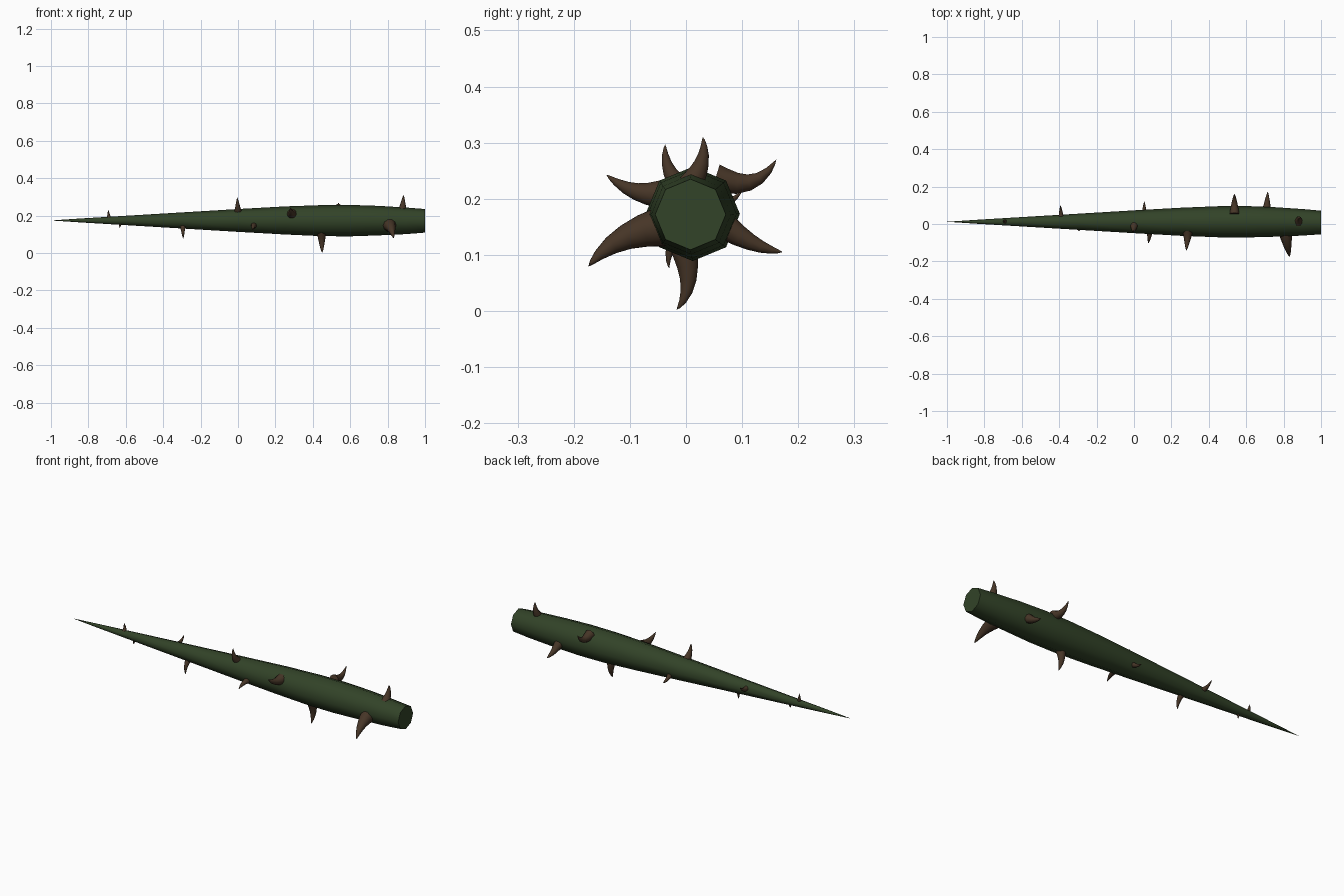
import bpy, bmesh, math
from mathutils import Vector

if "Cube" in bpy.data.objects:
    bpy.data.objects.remove(bpy.data.objects["Cube"])


def material(name, rgb):
    m = bpy.data.materials.new(name)
    m.diffuse_color = (*rgb, 1)
    m.use_nodes = True
    m.node_tree.nodes["Principled BSDF"].inputs["Base Color"].default_value = m.diffuse_color
    return m


GREEN = material("dark green", (0.032, 0.056, 0.021))
BROWN = material("thorn brown", (0.062, 0.036, 0.020))


def tube(name, centers, radii, sides, mat):
    """Skin rings of given radii along a path; the last radius may be zero."""
    bm = bmesh.new()
    rings = []
    n = len(centers)
    ref = None
    for i, (c, r) in enumerate(zip(centers, radii)):
        if r == 0:
            rings.append([bm.verts.new(c)])
            continue
        d = (centers[min(i + 1, n - 1)] - centers[max(i - 1, 0)]).normalized()
        if ref is None:
            ref = Vector((0, 0, 1)) if abs(d.x) > 0.8 else Vector((1, 0, 0))
        u = (ref - d * ref.dot(d)).normalized()
        v = d.cross(u)
        rings.append([bm.verts.new(c + r * (u * math.cos(a) + v * math.sin(a)))
                      for a in (2 * math.pi * k / sides for k in range(sides))])
    for a, b in zip(rings, rings[1:]):
        for k in range(sides):
            j = (k + 1) % sides
            if len(b) == 1:
                bm.faces.new((a[k], a[j], b[0]))
            else:
                bm.faces.new((a[k], a[j], b[j], b[k]))
    bm.faces.new(rings[0][::-1])
    bmesh.ops.recalc_face_normals(bm, faces=bm.faces[:])
    me = bpy.data.meshes.new(name)
    bm.to_mesh(me)
    bm.free()
    me.materials.append(mat)
    ob = bpy.data.objects.new(name, me)
    bpy.context.collection.objects.link(ob)
    bpy.ops.object.select_all(action='DESELECT')
    ob.select_set(True)
    bpy.context.view_layer.objects.active = ob
    bpy.ops.object.shade_smooth_by_angle(angle=math.radians(55))
    return ob


# Stem: eight-sided tapering stalk, cut flat at the thick end (x, y, z, radius)
stem = [(1, .008, .172, .063), (.9, .009, .172, .071), (.75, .011, .173, .079),
        (.6, .012, .173, .084), (.45, .012, .173, .083), (.25, .012, .174, .075),
        (0, .012, .174, .061), (-.3, .012, .174, .043), (-.6, .012, .174, .025),
        (-.85, .012, .174, .010), (-1, .012, .174, 0)]
tube("stem", [Vector(s[:3]) for s in stem], [s[3] for s in stem], 8, GREEN)

# Thorns: base radius, base x, tip x, then (y, z) of base, bend and tip
thorns = [
    (.021, .88, .885, (.014, .235), (.030, .272), (.030, .310)),
    (.037, .81, .832, (-.045, .150), (-.120, .125), (-.174, .079)),
    (.024, .71, .715, (.075, .147), (.125, .118), (.172, .105)),
    (.024, .537, .537, (.068, .232), (.122, .232), (.161, .270)),
    (.024, .447, .450, (-.002, .105), (.003, .045), (-.017, .002)),
    (.025, .287, .280, (-.050, .208), (-.098, .216), (-.142, .243)),
    (.017, .085, .077, (-.035, .148), (-.075, .140), (-.104, .122)),
    (.014, .055, .055, (.055, .150), (.090, .130), (.120, .126)),
    (.020, .000, -.004, (-.010, .222), (-.032, .256), (-.037, .297)),
    (.015, -.295, -.293, (-.006, .144), (-.028, .110), (-.030, .076)),
    (.014, -.39, -.393, (.037, .185), (.072, .192), (.100, .214)),
    (.009, -.63, -.632, (.008, .158), (.010, .146), (.006, .134)),
    (.011, -.69, -.694, (.012, .186), (.018, .208), (.014, .230)),
]
PROFILE = [(-.25, 1.1), (0, 1.0), (.2, .82), (.4, .64), (.6, .47), (.8, .28), (.93, .13), (1, 0)]
for i, (r, x0, x1, b, m, t) in enumerate(thorns):
    p0, p2 = Vector((x0, *b)), Vector((x1, *t))
    mid = Vector(((x0 + x1) / 2, *m))
    p1 = 2 * mid - (p0 + p2) / 2          # control point so the curve passes the bend
    pts, rad = [], []
    for s, f in PROFILE:
        if s < 0:                          # root sunk into the stem
            pts.append(p0 + (p1 - p0) * s)
        else:
            pts.append(p0 * (1 - s) ** 2 + p1 * 2 * s * (1 - s) + p2 * s * s)
        rad.append(r * f)
    tube(f"thorn_{i + 1}", pts, rad, 10, BROWN)
